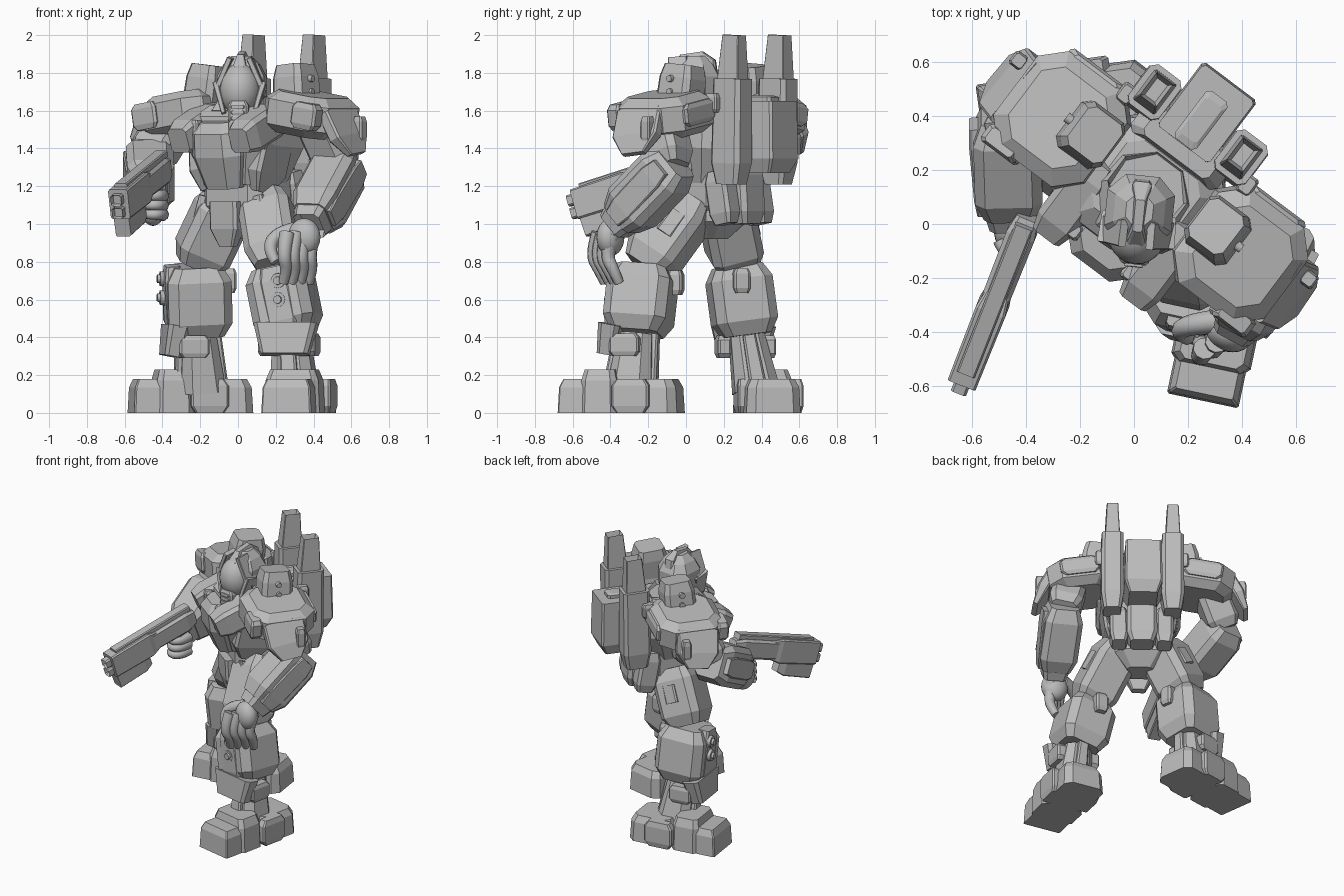
import bpy, bmesh, math
from mathutils import Matrix, Vector

cube = bpy.data.objects.get("Cube")
if cube:
    bpy.data.objects.remove(cube, do_unlink=True)

GREY = (.5, .5, .5, 1)
mat = bpy.data.materials.new("plain grey armour")
mat.use_nodes = True
mat.diffuse_color = GREY
mat.node_tree.nodes["Principled BSDF"].inputs["Base Color"].default_value = GREY

# Outlines shared by all plates: (fraction of length, fraction of width)
BOX = ((0, 1), (1, 1))
TAPER = ((0, 1), (1, .75))
BARREL = ((0, .75), (.2, 1), (.8, 1), (1, .75))
DOME = ((0, 1), (.75, .95), (1, .8))
LEAF = ((0, 1), (.6, 1), (1, .5))
KEEL = ((0, .75), (.2, 1), (1, .95))
CHEST = ((0, .7), (.5, 1), (.85, .95), (1, .65))
EGG = ((0, .65), (.3, 1), (.65, 1), (.85, .75), (1, .4))
WORLD = Matrix()
UP = Vector((0, 0, 1))


def finish(name, bm, m, smooth=False):
    """Turn a bmesh into a placed object."""
    bmesh.ops.recalc_face_normals(bm, faces=bm.faces)
    me = bpy.data.meshes.new(name)
    for f in bm.faces:
        f.smooth = smooth
    bm.to_mesh(me)
    bm.free()
    me.transform(m)
    me.materials.append(mat)
    bpy.context.collection.objects.link(bpy.data.objects.new(name, me))


def frame(loc, yaw):
    return Matrix.Translation(loc) @ Matrix.Rotation(math.radians(yaw), 4, 'Z')


def facing(m):
    return m.to_3x3() @ Vector((0, -1, 0))


def aim(p, q, front):
    """Frame at p with z toward q and -y toward front."""
    z = (q - p).normalized()
    y = -(front - z * front.dot(z)).normalized()
    return Matrix.Translation(p) @ Matrix((y.cross(z), y, z)).transposed().to_4x4()


def part(name, m, p, q, hx, hy, shape=BARREL, front=None, chamfer=.3, recess=0):
    """Chamfered bar from p to q in frame m, swelling along its outline."""
    p, q = m @ Vector(p), m @ Vector(q)
    bm = bmesh.new()
    rings = []
    for t, k in shape:
        x, y, z = hx * k, hy * k, t * (q - p).length
        c = chamfer * min(x, y)
        half = [(x, c - y), (x, y - c), (x - c, y), (c - x, y)]
        rings.append([bm.verts.new((a * d, b * d, z)) for d in (1, -1) for a, b in half])
    for a, b in zip(rings, rings[1:]):
        for i in range(len(a)):
            bm.faces.new((a[i - 1], a[i], b[i], b[i - 1]))
    bm.faces.new(rings[0])
    top = bm.faces.new(rings[-1])
    bmesh.ops.recalc_face_normals(bm, faces=bm.faces)
    if recess:
        bmesh.ops.inset_individual(bm, faces=[top], thickness=recess)
        bmesh.ops.translate(bm, verts=top.verts, vec=-top.normal * recess * 3)
    finish(name, bm, aim(p, q, front or facing(m)))


def block(name, m, loc, half):
    """Small chamfered box about a centre."""
    rise = UP * half[2]
    part(name, m, Vector(loc) - rise, Vector(loc) + rise, half[0], half[1])


def disc(name, m, loc, r, axis='X'):
    bm = bmesh.new()
    bmesh.ops.create_cone(bm, cap_ends=True, segments=16, radius1=r, radius2=r * .85, depth=.05)
    finish(name, bm, m @ Matrix.Translation(loc) @ Matrix.Rotation(math.pi / 2, 4, axis))


def ball(name, m, scale):
    bm = bmesh.new()
    bmesh.ops.create_uvsphere(bm, u_segments=24, v_segments=14, radius=1)
    finish(name, bm, m @ Matrix.Diagonal((*scale, 1)), True)


def finger(name, pts, r):
    """Smooth tapered finger along points."""
    cu = bpy.data.curves.new(name, 'CURVE')
    cu.dimensions, cu.bevel_depth, cu.use_fill_caps = '3D', r, True
    cu.bevel_resolution, cu.resolution_u = 3, 6
    sp = cu.splines.new('NURBS')
    sp.points.add(len(pts) - 1)
    sp.use_endpoint_u, sp.order_u = True, 3
    for i, p in enumerate(pts):
        sp.points[i].co = (*p, 1)
        sp.points[i].radius = 1 - i / len(pts) / 2
    cu.materials.append(mat)
    ob = bpy.data.objects.new(name, cu)
    bpy.context.collection.objects.link(ob)
    bpy.ops.object.select_all(action='DESELECT')
    ob.select_set(True)
    bpy.context.view_layer.objects.active = ob
    bpy.ops.object.convert(target='MESH')
    bpy.ops.object.shade_smooth()


# Torso, turned toward its right
T = frame((.05, .12, 0), -37)
part("pelvis", T, (0, 0, 1.15), (0, 0, .92), .17, .16, LEAF)
part("abdomen", T, (0, 0, 1.04), (0, 0, 1.32), .19, .18)
part("chest", T, (0, -.03, 1.2), (0, -.01, 1.62), .26, .24, CHEST)
part("chest_prow", T, (0, -.16, 1.2), (0, -.22, 1.55), .16, .15, CHEST, chamfer=.45)
part("collar_ring", T, (0, -.03, 1.55), (0, 0, 1.66), .19, .19, TAPER, chamfer=.6, recess=.02)
part("front_skirt", T, (0, -.18, 1.12), (0, -.17, .88), .09, .05, LEAF)
part("rear_skirt", T, (0, .22, 1.32), (0, .24, 1), .1, .08)

# Backpack with two launchers
part("backpack", T, (0, .36, 1.27), (0, .36, 1.65), .125, .15, KEEL, chamfer=.1)
block("backpack_lid", T, (0, .33, 1.66), (.05, .11, .02))
block("backpack_mount", T, (0, .22, 1.5), (.2, .08, .14))

for s, side in ((1, "left"), (-1, "right")):
    x = s * .2
    part(side + "_launcher", T, (x, .3, 1.21), (x, .31, 1.77), .075, .095, KEEL)
    part(side + "_launcher_tip", T, (x, .31, 1.76), (x, .32, 2), .05, .07, TAPER, chamfer=.1, recess=.015)
    block(side + "_launcher_bracket", T, (s * .28, .24, 1.64), (.03, .04, .05))
    # Chest and waist plates
    part(side + "_chest_plate", T, (x, -.34, 1.44), (x, 0, 1.58), .08, .09)
    block(side + "_chest_vent", T, (s * .14, -.28, 1.51), (.04, .03, .04))
    part(side + "_rib_plate", T, (x, -.06, 1.42), (s * .16, -.1, 1.17), .06, .13, LEAF)
    part(side + "_hip_skirt", T, (s * .18, -.05, 1.14), (s * .23, -.07, .94), .03, .11, LEAF)
    part(side + "_rear_plate", T, (s * .15, .18, 1.28), (s * .15, .23, 1), .06, .07)
    # Shoulder armour
    S = T @ Matrix.Translation((s * .41, .02, 1.59)) @ Matrix.Rotation(s * .16, 4, 'Y')
    part(side + "_pauldron", S, (0, 0, -.12), (0, 0, .1), .21, .22, chamfer=.4)
    block(side + "_pauldron_front", S, (s * .12, -.2, 0), (.08, .04, .07))
    block(side + "_pauldron_rear", S, (0, .2, 0), (.13, .04, .06))
    part(side + "_shoulder_flap", T, (s * .59, 0, 1.6), (s * .7, .03, 1.37), .035, .14, LEAF)
    block(side + "_flap_fin", T, (s * .67, .1, 1.5), (.03, .03, .07))
    part(side + "_collar_box", T, (s * .31, .03, 1.56), (s * .28, .05, 1.84), .1, .11, DOME)
    for z in (1.7, 1.77):
        disc(side + "_collar_screw", T, (s * .38, .04, z), .02, 'Y')

# Head
H = frame((.015, 0, 1.72), -6)
part("helmet", H, (0, .05, -.14), (0, .05, .17), .125, .13, EGG, chamfer=.5)
ball("visor", H @ Matrix.Translation((0, -.03, -.01)), (.11, .12, .14))
part("helmet_crest", H, (0, .05, .05), (0, .03, .185), .035, .12, LEAF)
block("jaw", H, (0, -.11, -.13), (.055, .04, .06))
for i in range(3):
    block("mouth_slat", H, (0, -.15, -.1 - i * .03), (.035, .01, .01))
for s, side in ((1, "left"), (-1, "right")):
    part(side + "_brow", H, (s * .12, -.03, 0), (s * .05, -.04, .16), .015, .05, BOX)
    part(side + "_cheek", H, (s * .125, -.02, .02), (s * .08, -.06, -.14), .016, .06, TAPER)

# Legs: side, foot centre, foot yaw, knee, calf end, ankle
legs = [("left", 1, (.32, -.34, 0), -12, (.21, -.22, .77), (.28, -.26, .42), (.3, -.29, .12)),
        ("right", -1, (-.25, .425, 0), -82, (-.22, .27, .78), (-.21, .32, .41), (-.19, .37, .12))]
for side, s, centre, yaw, knee, calf, ankle in legs:
    F, K, C = frame(centre, yaw), frame(knee, yaw), frame(calf, yaw)
    f = facing(F)
    out = F.to_3x3() @ Vector((s, 0, 0))
    knee, calf, ankle = Vector(knee), Vector(calf), Vector(ankle)
    hip = T @ Vector((s * .13, 0, 1.13))
    part(side + "_toe", F, (0, -.19, 0), (0, -.19, .18), .135, .13, DOME, chamfer=.06)
    part(side + "_instep", F, (0, -.1, 0), (0, -.1, .23), .15, .1, DOME)
    part(side + "_heel", F, (0, .16, 0), (0, .16, .18), .145, .16, DOME)
    for w in (1, -1):
        block(side + "_foot_guard", F, (w * .14, .08, .09), (.035, .1, .09))
        block(side + "_ankle_pad", C, (w * .12, -.04, -.06), (.035, .08, .06))
    part(side + "_thigh", WORLD, hip, knee, .14, .145, front=f)
    part(side + "_calf", WORLD, knee, calf, .165, .17, front=f)
    part(side + "_shin", WORLD, ankle, calf, .12, .12, TAPER, f, .45)
    part(side + "_shin_ridge", WORLD, ankle + f * .11, calf + f * .09, .05, .04, TAPER, f)
    part(side + "_calf_fin", WORLD, ankle - f * .1, calf - f * .09, .045, .04, TAPER, f)
    part(side + "_ankle_band", C, (0, -.12, .05), (0, -.15, -.11), .17, .06, TAPER, chamfer=.4)
    # Knee details
    part(side + "_knee_plate", WORLD, knee + f * .13, calf + f * .12, .08, .05, front=f)
    for z in (-.07, -.17):
        disc(side + "_knee_bolt", K, (s * .04, -.165, z), .045)
        disc(side + "_knee_bolt_cap", K, (s * .04, -.18, z), .025)
    block(side + "_knee_rear_box", K, (0, .17, -.08), (.045, .04, .065))
    mid = (hip + knee) / 2 + out * .13
    part(side + "_thigh_box", WORLD, mid, mid.lerp(hip + out * .12, .6), .045, .03, BOX, out)

# Arms: side, elbow, wrist, forearm facing
arms = [("left", 1, (.545, -.08, 1.3), (.4, -.34, 1.03), (1, -.5, 0)),
        ("right", -1, (-.47, .37, 1.34), (-.46, .05, 1.18), (-1, 0, 0))]
for side, s, elbow, wrist, f in arms:
    elbow, wrist, f = Vector(elbow), Vector(wrist), Vector(f).normalized()
    part(side + "_upper_arm", WORLD, T @ Vector((s * .45, 0, 1.6)), elbow, .11, .11, front=facing(T))
    part(side + "_forearm", WORLD, elbow.lerp(wrist, -.1), wrist, .14, .125, front=f)
    part(side + "_forearm_plate", WORLD, elbow + f * .12, wrist + f * .1, .07, .025, front=f)
    part(side + "_cuff", WORLD, elbow.lerp(wrist, .85), elbow.lerp(wrist, 1.15), .11, .1, TAPER, f, recess=.015)

# Open left hand
ball("left_palm", frame((.35, -.4, .93), -25), (.09, .07, .1))
for i in range(4):
    x, y = .26 + i * .045, -.46 + i * .025
    finger("left_finger", [(x, y, .95), (x - .02, y - .04, .84), (x, y, .76), (x - .02, y + .03, .69)], .042)
finger("left_thumb", [(.31, -.36, .97), (.2, -.37, .95), (.16, -.4, .86), (.2, -.42, .8)], .045)

# Right hand gripping the gun
ball("right_palm", frame((-.45, -.02, 1.09), -20), (.065, .08, .1))
for i in range(3):
    z = 1.15 - i * .05
    finger("right_finger", [(-.4, 0, z), (-.4, -.09, z), (-.47, -.12, z), (-.5, -.06, z)], .035)

# Gun, with z along the barrel and y downward
G = aim(Vector((-.39, .03, 1.3)), Vector((-.635, -.59, 1.1)), UP)
part("gun_receiver", G, (0, 0, 0), (0, 0, .35), .055, .07, KEEL)
part("gun_top_rail", G, (0, -.08, .02), (0, -.08, .63), .035, .02, BOX)
part("gun_barrel_housing", G, (0, 0, .3), (0, 0, .68), .058, .085, KEEL, chamfer=.15)
part("gun_lower_box", G, (0, .1, .4), (0, .115, .67), .045, .07, KEEL, chamfer=.15)
for y in (-.03, .04):
    part("gun_muzzle", G, (0, y, .65), (0, y, .72), .03, .03, BOX, recess=.008)
part("gun_grip", WORLD, (-.44, -.06, 1.24), (-.43, -.02, 1.03), .03, .045, BOX)
